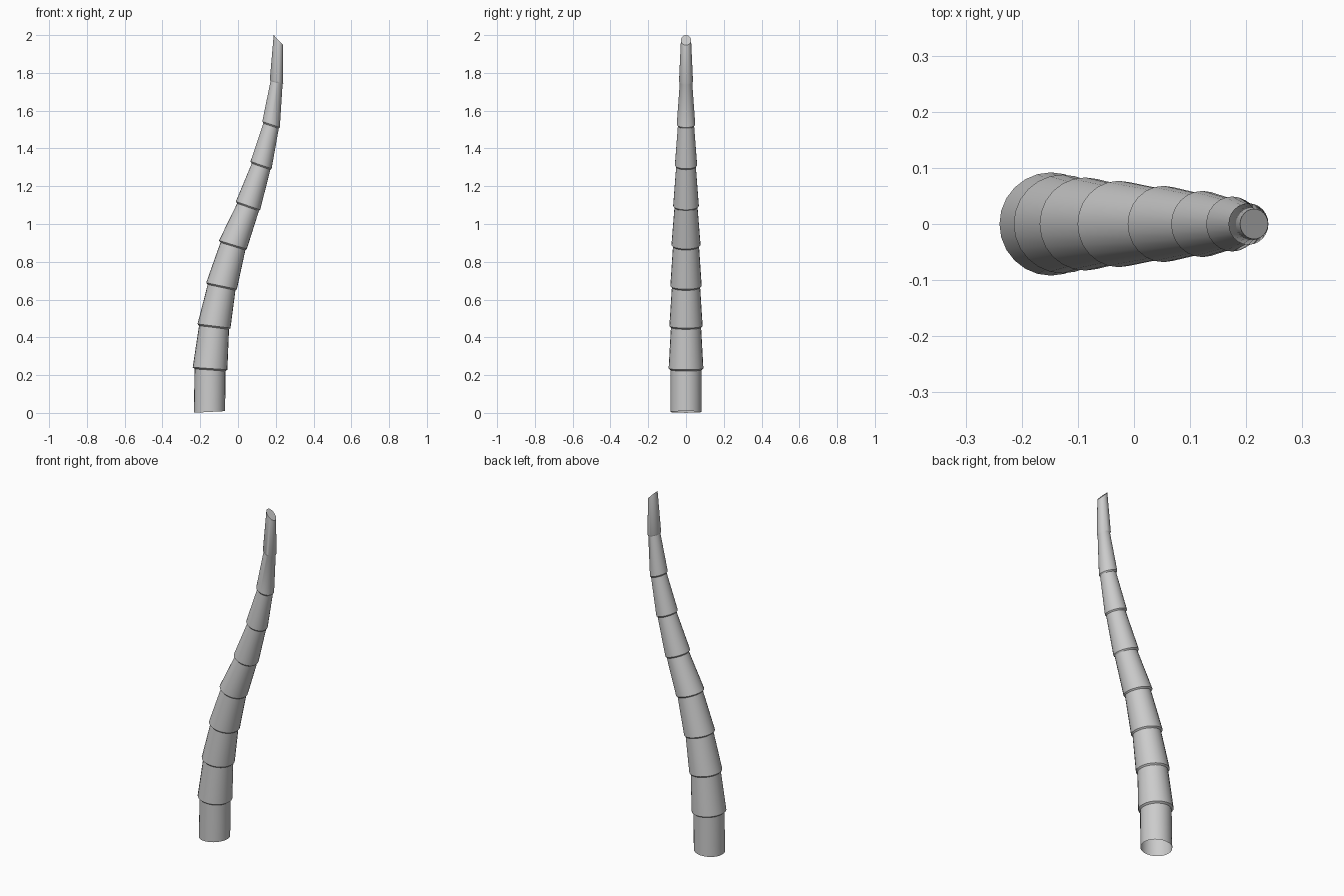
import bpy, bmesh, math

if "Cube" in bpy.data.objects:
    bpy.data.objects.remove(bpy.data.objects["Cube"])

SIDES = 24
# Ring at the foot of each segment: x, z, lower-segment radius, flared radius, tilt in degrees
JOINTS = [
    (-0.151, 0.005, None, 0.083, -3),
    (-0.148, 0.235, 0.082, 0.092, 4),
    (-0.127, 0.460, 0.080, 0.088, 7),
    (-0.087, 0.672, 0.075, 0.083, 12),
    (-0.027, 0.890, 0.069, 0.077, 17),
    (0.053, 1.097, 0.061, 0.068, 19),
    (0.122, 1.312, 0.052, 0.059, 19),
    (0.175, 1.527, 0.043, 0.049, 19),
    (0.204, 1.755, 0.033, 0.037, 16),
]


def ring(bm, x, z, ry, hx, hz):
    """Elliptical ring; hx/hz is the half-extent of its slanted diameter."""
    out = []
    for i in range(SIDES):
        a = 2 * math.pi * i / SIDES
        c = math.cos(a)
        out.append(bm.verts.new((x + hx * c, ry * math.sin(a), z - hz * c)))
    return out


def tilted(bm, x, z, r, deg):
    t = math.radians(deg)
    return ring(bm, x, z, r, r * math.cos(t), r * math.sin(t))


bm = bmesh.new()
rings = []
for x, z, r_in, r_out, deg in JOINTS:
    if r_in:
        # narrow top of the segment below, tucked under the flared lip
        rings.append(tilted(bm, x, z - 0.008, r_in, deg))
    rings.append(tilted(bm, x, z, r_out, deg))
# obliquely cut tip
rings.append(ring(bm, 0.214, 1.9735, 0.027, 0.025, 0.0265))

# skin between rings, open at the bottom
for a, b in zip(rings, rings[1:]):
    for i in range(SIDES):
        j = (i + 1) % SIDES
        bm.faces.new((a[i], a[j], b[j], b[i]))
bm.faces.new(rings[-1])

mesh = bpy.data.meshes.new("trunk")
bm.to_mesh(mesh)
bm.free()
trunk = bpy.data.objects.new("trunk", mesh)
bpy.context.collection.objects.link(trunk)
bpy.context.view_layer.objects.active = trunk
trunk.select_set(True)
bpy.ops.object.shade_smooth_by_angle(angle=math.radians(30))
